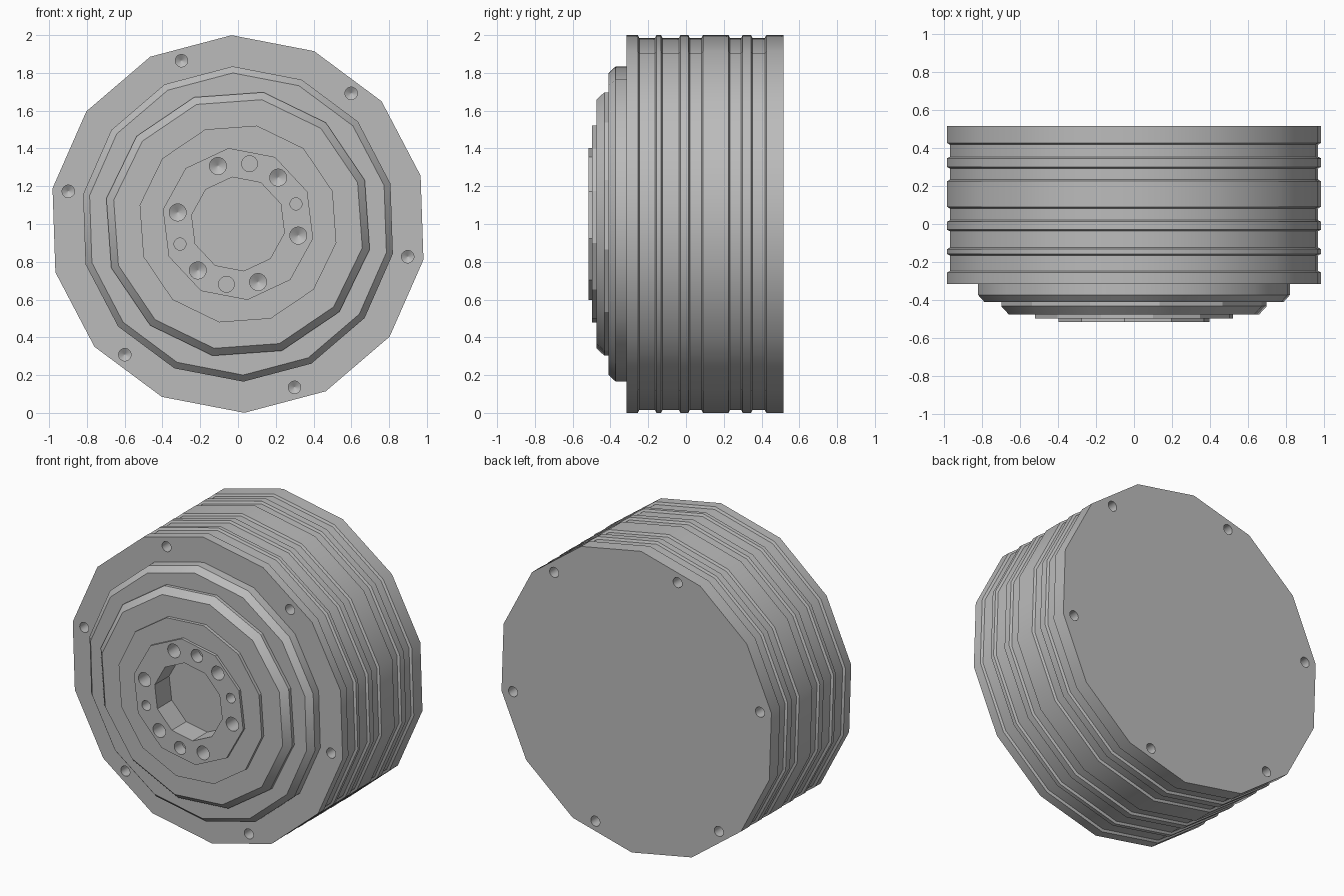
import bpy, bmesh, math

if "Cube" in bpy.data.objects:
    bpy.data.objects.remove(bpy.data.objects["Cube"], do_unlink=True)

PHASE = -10.9  # rotation of the whole design about its axis, degrees

grey = bpy.data.materials.new("machined grey")
grey.use_nodes = True
colour = (0.5, 0.5, 0.5, 1)
grey.diffuse_color = colour
grey.node_tree.nodes["Principled BSDF"].inputs["Base Color"].default_value = colour


def lathe(name, profile, sides, centre=(0, 0), phase=PHASE):
    """Spin (radius, y) points about the y axis into a closed solid."""
    bm = bmesh.new()
    rings = []
    for r, y in profile:
        ring = []
        for i in range(sides):
            a = math.radians(phase) + math.tau * i / sides
            ring.append(bm.verts.new((centre[0] + r * math.cos(a), y,
                                      1 + centre[1] + r * math.sin(a))))
        rings.append(ring)
    for a, b in zip(rings, rings[1:]):
        for i in range(sides):
            j = (i + 1) % sides
            bm.faces.new((a[i], a[j], b[j], b[i]))
    bm.faces.new(rings[0])
    bm.faces.new(rings[-1])
    bmesh.ops.remove_doubles(bm, verts=bm.verts, dist=1e-5)
    bmesh.ops.recalc_face_normals(bm, faces=bm.faces)
    mesh = bpy.data.meshes.new(name)
    bm.to_mesh(mesh)
    bm.free()
    mesh.materials.append(grey)
    obj = bpy.data.objects.new(name, mesh)
    bpy.context.collection.objects.link(obj)
    return obj


def drill(name, circle, angle, radius, mouth, depth, tip=0.0):
    """Cutter for a hole; depth is signed along y, tip is the cone length."""
    a = math.radians(PHASE + angle)
    way = math.copysign(1, depth)
    profile = [(radius, mouth - 0.02 * way), (radius, mouth + depth)]
    if tip:
        profile.append((0.002, mouth + depth + tip * way))
    return lathe(name, profile, 20, (circle * math.cos(a), circle * math.sin(a)))


# Grooved drum: (start, end) of each groove along y
FRONT, BACK = -0.315, 0.515
drum_profile = [(1, FRONT)]
for start, end in ((-0.255, -0.157), (-0.132, -0.03), (0.012, 0.09),
                   (0.225, 0.30), (0.345, 0.425)):
    drum_profile += [(1, start), (0.985, start + 0.008),
                     (0.985, end - 0.008), (1, end)]
drum_profile.append((1, BACK))
drum = lathe("drum", drum_profile, 14)

# Stepped front hub
hub = [
    lathe("outer_step", [(0.835, FRONT), (0.835, -0.372), (0.8, -0.41)], 14),
    lathe("middle_step", [(0.71, -0.41), (0.71, -0.432), (0.67, -0.475)], 12),
    lathe("inner_step", [(0.53, -0.475), (0.53, -0.497)], 12),
    lathe("hub_plate", [(0.405, -0.497), (0.405, -0.515)], 10),
]

# Rim holes on both ends of the drum
rim_cutters = []
for k in range(6):
    rim_cutters.append(drill("rim_hole_front", 0.915, 60 * k, 0.033, FRONT, 0.08, 0.02))
    rim_cutters.append(drill("rim_hole_back", 0.915, 60 * k, 0.033, BACK, -0.08, 0.02))

# Centre recess, bolt holes and dowel holes in the hub
FACE = -0.515
hub_cutters = [lathe("centre_recess", [(0.25, FACE - 0.02), (0.25, FACE + 0.15)], 10)]
for k in range(6):
    hub_cutters.append(drill("bolt_hole", 0.325, 60 * k, 0.045, FACE, 0.1, 0.025))
for angle, radius in ((30, 0.032), (90, 0.042), (210, 0.032), (270, 0.042)):
    hub_cutters.append(drill("dowel_hole", 0.325, angle, radius, FACE, 0.08))


def cut(parts, cutters):
    """Subtract the cutters from the parts, then discard them."""
    group = bpy.data.collections.new("cutters")
    for c in cutters:
        group.objects.link(c)
    for part in parts:
        mod = part.modifiers.new("holes", "BOOLEAN")
        mod.operand_type = "COLLECTION"
        mod.collection = group
        mod.solver = "EXACT"
        bpy.context.view_layer.objects.active = part
        bpy.ops.object.modifier_apply(modifier=mod.name)
    for c in cutters:
        bpy.data.objects.remove(c, do_unlink=True)
    bpy.data.collections.remove(group)


cut([drum], rim_cutters)
cut(hub, hub_cutters)

# Smooth the gentle facets, keep the steps sharp
bpy.ops.object.select_all(action="DESELECT")
for part in [drum] + hub:
    part.select_set(True)
bpy.context.view_layer.objects.active = drum
bpy.ops.object.shade_smooth_by_angle(angle=math.radians(29))
